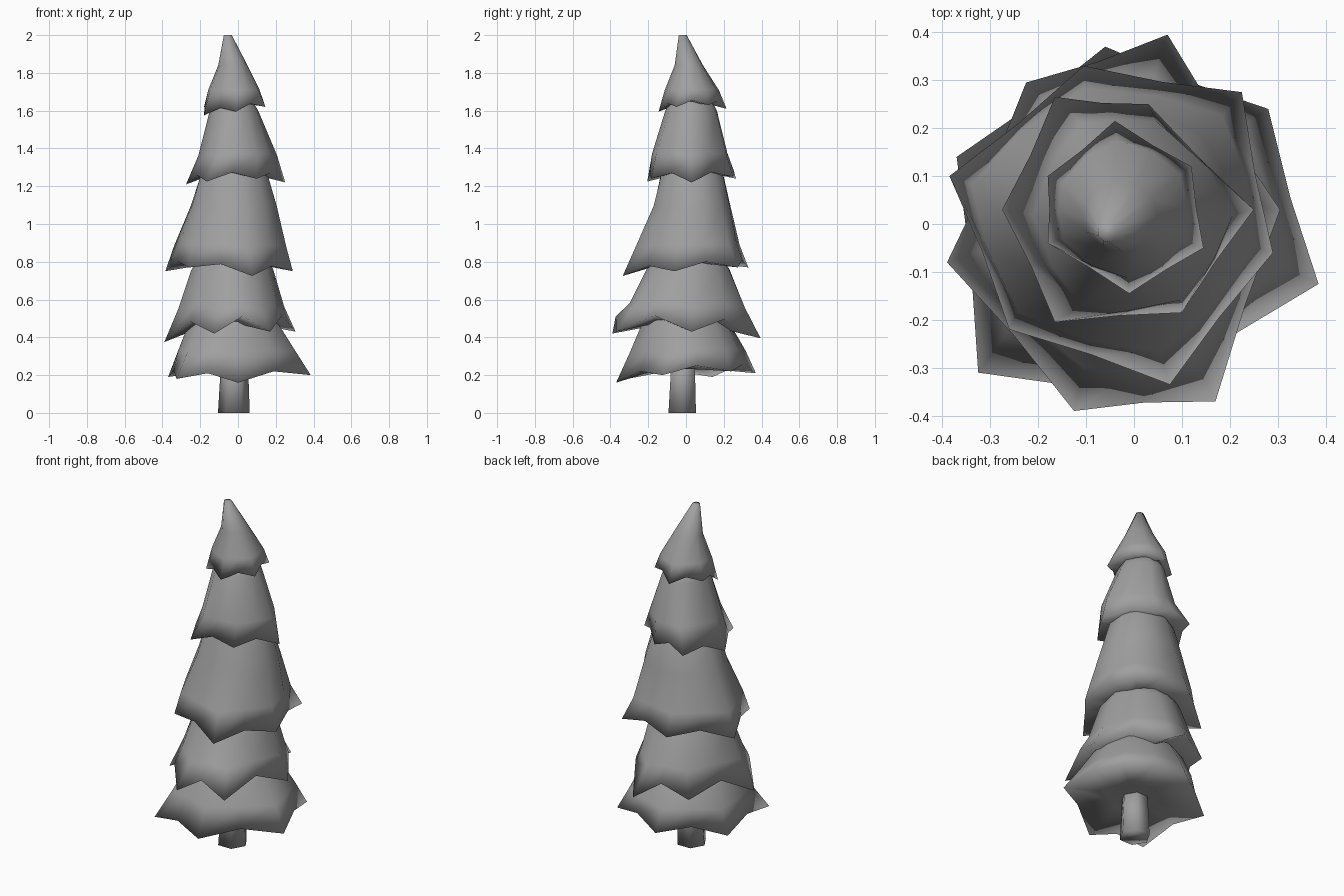
import bpy, bmesh, math
from mathutils import Vector

if "Cube" in bpy.data.objects:
    bpy.data.objects.remove(bpy.data.objects["Cube"])

grey = bpy.data.materials.new("dark_grey")
grey.diffuse_color = (.35, .35, .35, 1)
grey.use_nodes = True
grey.node_tree.nodes["Principled BSDF"].inputs["Base Color"].default_value = grey.diffuse_color


def build(name, rings):
    """Skin a closed, smooth-shaded stack of equal-length vertex rings, bottom to top."""
    bm = bmesh.new()
    loops = [[bm.verts.new(p) for p in ring] for ring in rings]
    n = len(loops[0])
    for a, b in zip(loops, loops[1:]):
        for i in range(n):
            j = (i + 1) % n
            bm.faces.new((a[i], a[j], b[j], b[i]))
    bm.faces.new(loops[-1])
    bm.faces.new(loops[0][::-1])
    for f in bm.faces:
        f.smooth = True
    me = bpy.data.meshes.new(name)
    bm.to_mesh(me)
    bm.free()
    me.materials.append(grey)
    bpy.context.collection.objects.link(bpy.data.objects.new(name, me))


def tier(name, tips, rise, profile):
    """Jagged skirt: nearly flat underside, branch tips with raised notches between,
    then rounder rings. profile rows: z, x min, x max, y min, y max, roundness"""
    rim = []
    for i, t in enumerate(tips):
        a, b = Vector(t), Vector(tips[(i + 1) % len(tips)])
        m = (a + b) / 2
        rim += [a, Vector((m.x * .98, m.y * .98, m.z + rise))]
    c = sum(rim, Vector()) / len(rim)
    mean = sum((p - c).xy.length for p in rim) / len(rim)
    under = [Vector((c.x + (p.x - c.x) * .4, c.y + (p.y - c.y) * .4, c.z + .02)) for p in rim]
    rings = [under, rim]
    for z, x0, x1, y0, y1, rnd in profile:
        cx, cy, rx, ry = (x0 + x1) / 2, (y0 + y1) / 2, (x1 - x0) / 2, (y1 - y0) / 2
        ring = []
        for p in rim:
            d = (p - c).xy
            k = (1 - rnd) * d.length / mean + rnd
            d = d.normalized() * k
            ring.append(Vector((cx + rx * d.x, cy + ry * d.y, z + (1 - rnd) * (p.z - c.z) * .5)))
        rings.append(ring)
    build(name, rings)


# Branch tiers, bottom to top; tips run counter-clockwise
tier("branches_bottom",
     [(.385, -.125, .20), (.28, .24, .22), (-.06, .37, .21), (-.37, .14, .19),
      (-.325, -.31, .18), (0, -.37, .16)], .04,
     [(.33, -.335, .295, -.30, .31, .5), (.46, -.275, .225, -.24, .24, .85),
      (.58, -.17, .13, -.15, .15, 1)])
tier("branches_low",
     [(.17, -.37, .43), (.305, .03, .43), (.07, .395, .395), (-.225, .295, .42),
      (-.39, -.08, .375), (-.125, -.39, .42)], .085,
     [(.57, -.315, .25, -.30, .295, .6), (.76, -.25, .19, -.21, .23, .9),
      (.88, -.17, .12, -.14, .15, 1)])
tier("branches_middle",
     [(.29, -.06, .75), (.225, .275, .77), (-.105, .33, .77), (-.385, .10, .75),
      (-.26, -.22, .77), (.075, -.335, .725)], .04,
     [(.89, -.325, .26, -.26, .29, .5), (1.10, -.25, .21, -.175, .24, .85),
      (1.25, -.205, .165, -.14, .205, 1), (1.36, -.14, .10, -.09, .14, 1)])
tier("branches_high",
     [(.25, .03, 1.22), (.03, .25, 1.25), (-.165, .265, 1.24), (-.275, .03, 1.21),
      (-.165, -.205, 1.225), (.10, -.185, 1.24)], .04,
     [(1.37, -.21, .19, -.185, .225, .6), (1.60, -.15, .105, -.11, .165, .9),
      (1.70, -.10, .05, -.06, .11, 1)])
tier("branches_top",
     [(.145, -.05, 1.62), (.12, .12, 1.63), (-.04, .215, 1.61), (-.18, .10, 1.62),
      (-.18, -.04, 1.575), (-.01, -.145, 1.595)], .03,
     [(1.71, -.16, .115, -.11, .17, .7), (1.84, -.105, .05, -.06, .09, .95),
      (2.0, -.075, -.033, -.038, .004, 1)])


# Trunk
def hexagon(z, cx, cy, r):
    return [Vector((cx + r * math.cos(math.tau * i / 6),
                    cy + r * math.sin(math.tau * i / 6), z)) for i in range(6)]


build("trunk", [hexagon(0, -.022, -.02, .084), hexagon(.30, -.018, -.015, .07)])
